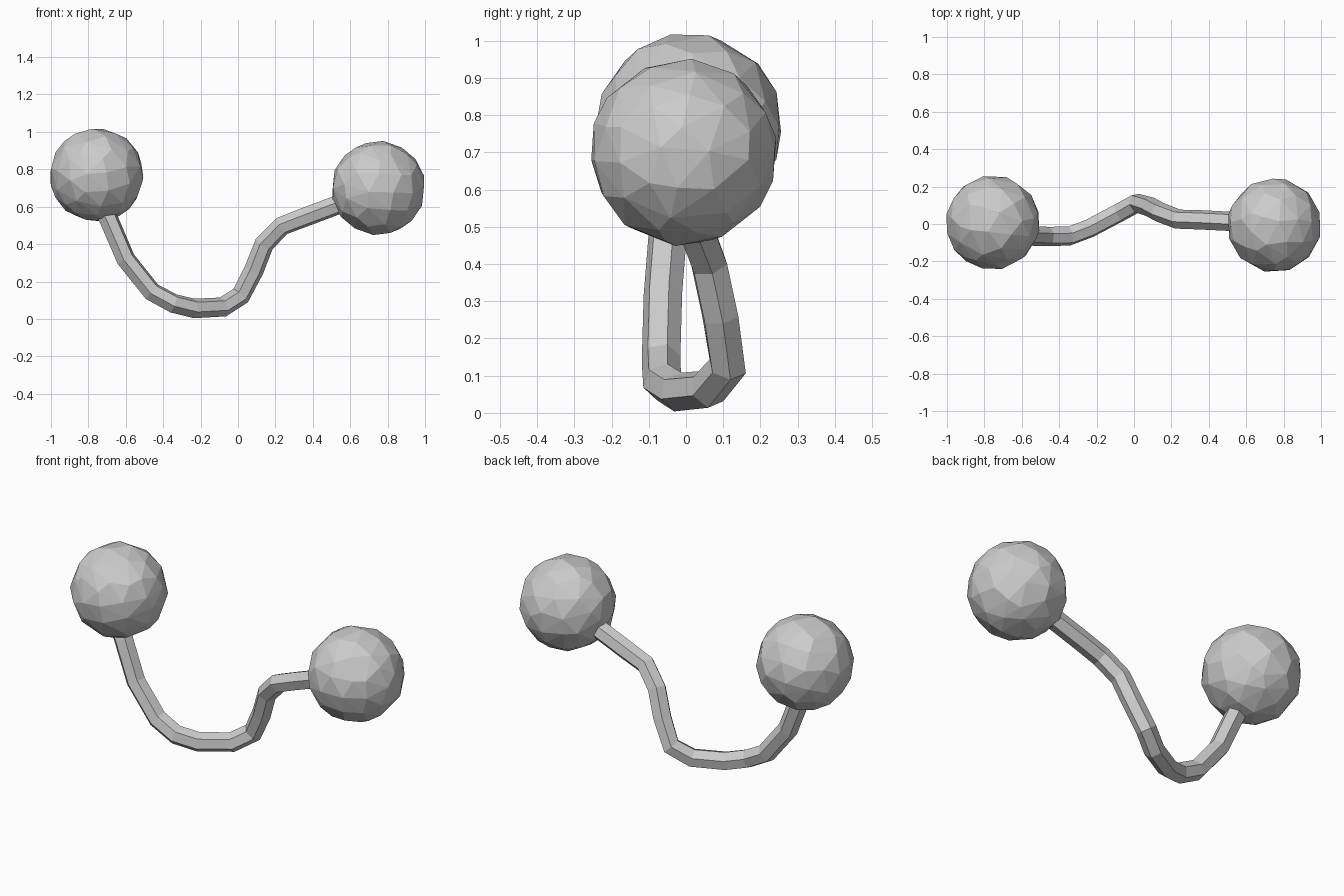
import bpy
import math

if "Cube" in bpy.data.objects:
    bpy.data.objects.remove(bpy.data.objects["Cube"])


# Low-poly faceted ball
def ball(name, centre, radius, turn):
    bpy.ops.mesh.primitive_ico_sphere_add(subdivisions=3, radius=radius,
                                          location=centre, rotation=turn)
    obj = bpy.context.object
    obj.name = name
    mod = obj.modifiers.new("facets", 'DECIMATE')
    mod.ratio = 0.45
    bpy.ops.object.modifier_apply(modifier=mod.name)
    bpy.ops.object.shade_flat()
    return obj


ball("left_ball", (-0.755, 0.008, 0.769), 0.25, (0.3, 0.2, 0.5))
ball("right_ball", (0.75, -0.007, 0.70), 0.25, (0.1, 0.5, 0.2))

# Bent six-sided rod joining the two balls
path = [
    (-0.75, -0.03, 0.64), (-0.69, -0.045, 0.53), (-0.60, -0.062, 0.32),
    (-0.46, -0.067, 0.145), (-0.345, -0.064, 0.083), (-0.235, -0.022, 0.056),
    (-0.08, 0.06, 0.064), (0.015, 0.112, 0.125), (0.085, 0.092, 0.26),
    (0.14, 0.062, 0.40), (0.235, 0.026, 0.497), (0.36, 0.022, 0.545),
    (0.52, 0.014, 0.605), (0.62, 0.01, 0.64),
]
curve = bpy.data.curves.new("connecting_rod", 'CURVE')
curve.dimensions = '3D'
curve.bevel_depth = 0.053
curve.bevel_resolution = 1
curve.use_fill_caps = True
spline = curve.splines.new('POLY')
spline.points.add(len(path) - 1)
for point, co in zip(spline.points, path):
    point.co = (*co, 1)
rod = bpy.data.objects.new("connecting_rod", curve)
bpy.context.collection.objects.link(rod)
bpy.ops.object.select_all(action='DESELECT')
rod.select_set(True)
bpy.context.view_layer.objects.active = rod
bpy.ops.object.convert(target='MESH')
bpy.ops.object.shade_flat()
